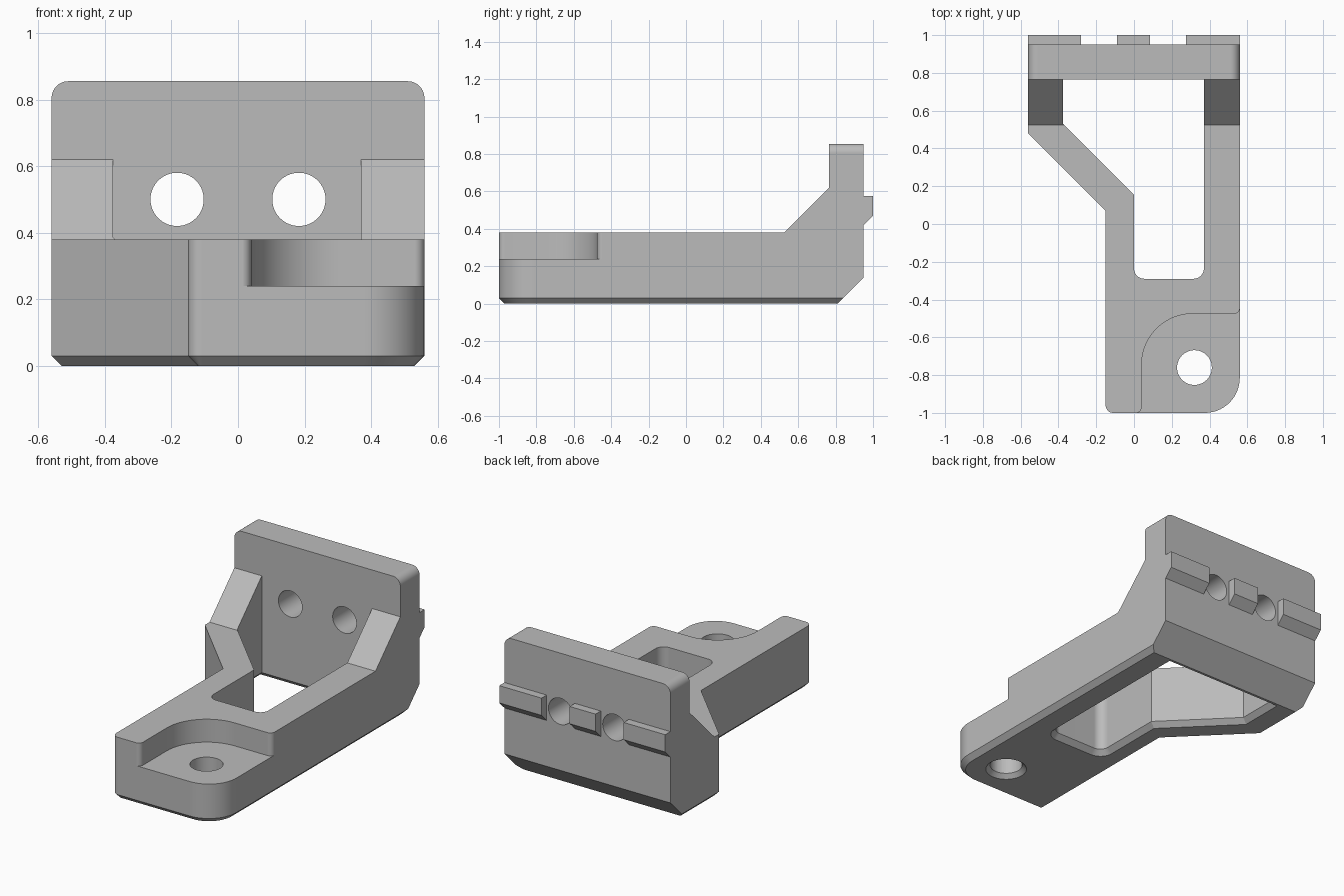
import bpy
import bmesh
import math
from mathutils import Vector

if "Cube" in bpy.data.objects:
    bpy.data.objects.remove(bpy.data.objects["Cube"], do_unlink=True)

grey = bpy.data.materials.new("plain_grey")
grey.use_nodes = True
COLOUR = (0.5, 0.5, 0.5, 1)
grey.diffuse_color = COLOUR
grey.node_tree.nodes["Principled BSDF"].inputs["Base Color"].default_value = COLOUR

STEPS = 14


def outline(corners, inset=0.0):
    """Counter-clockwise (x, y, radius) corners -> inset, filleted 2D loop."""
    n, loop = len(corners), []
    pts = [Vector(c[:2]) for c in corners]
    for i, p in enumerate(pts):
        a = (p - pts[i - 1]).normalized()
        b = (pts[(i + 1) % n] - p).normalized()
        na, nb = Vector((-a.y, a.x)), Vector((-b.y, b.x))
        q = p + (na + nb) * inset / (1 + na.dot(nb))
        r = corners[i][2] if len(corners[i]) > 2 else 0
        if not r:
            loop.append(q)
            continue
        side = 1 if a.x * b.y - a.y * b.x > 0 else -1
        r -= side * inset
        turn = side * a.angle(b)
        centre = q - a * r * math.tan(abs(turn) / 2) + na * side * r
        for k in range(STEPS + 1):
            t = turn * k / STEPS
            c, s = math.cos(t), math.sin(t)
            arm = -na * side * r
            loop.append(centre + Vector((arm.x * c - arm.y * s, arm.x * s + arm.y * c)))
    return loop


def prism(name, corners, levels, axis="z"):
    """Stack outlines at (height, inset) levels along an axis."""
    place = {"z": lambda u, v, w: (u, v, w),
             "x": lambda u, v, w: (w, u, v),
             "y": lambda u, v, w: (u, w, v)}[axis]
    bm = bmesh.new()
    rings = [[bm.verts.new(place(p.x, p.y, w)) for p in outline(corners, d)]
             for w, d in levels]
    n = len(rings[0])
    bm.faces.new(rings[0][::-1])
    bm.faces.new(rings[-1])
    for low, high in zip(rings, rings[1:]):
        for i in range(n):
            j = (i + 1) % n
            bm.faces.new((low[i], low[j], high[j], high[i]))
    bmesh.ops.recalc_face_normals(bm, faces=bm.faces)
    mesh = bpy.data.meshes.new(name)
    bm.to_mesh(mesh)
    bm.free()
    obj = bpy.data.objects.new(name, mesh)
    bpy.context.collection.objects.link(obj)
    mesh.materials.append(grey)
    return obj


def cone(r1, r2, depth, location, rotation=(0, 0, 0)):
    bpy.ops.mesh.primitive_cone_add(vertices=56, radius1=r1, radius2=r2, depth=depth,
                                    location=location, rotation=rotation)
    obj = bpy.context.object
    obj.data.materials.append(grey)
    return obj


def combine(body, tool, operation):
    mod = body.modifiers.new("cut", "BOOLEAN")
    mod.operation, mod.solver, mod.object = operation, "EXACT", tool
    bpy.context.view_layer.objects.active = body
    bpy.ops.object.modifier_apply(modifier=mod.name)
    bpy.data.objects.remove(tool, do_unlink=True)


# Main body: plan shape with a chamfered underside
body = prism("bracket_body",
             [(-0.56, 1), (-0.56, 0.48), (-0.15, 0.07), (-0.15, -1, 0.04),
              (0.56, -1, 0.185), (0.56, 1)],
             [(0, 0.03), (0.03, 0), (0.95, 0)])

# Side silhouette: arm height, sloped gussets, upright plate, sloped heel
combine(body, prism("side_profile",
                    [(-1.1, -0.1), (0.71, -0.1), (0.95, 0.14), (0.95, 0.855),
                     (0.765, 0.855), (0.765, 0.62), (0.525, 0.38), (-1.1, 0.38)],
                    [(-0.7, 0), (0.7, 0)], "x"), "INTERSECT")

# Rounded top corners of the upright plate
combine(body, prism("plate_profile",
                    [(-0.56, -0.1), (0.56, -0.1), (0.56, 0.855, 0.05),
                     (-0.56, 0.855, 0.05)],
                    [(-1.2, 0), (1.2, 0)], "y"), "INTERSECT")

# Central window with chamfered lower rim
window = [(0, -0.29, 0.055), (0.37, -0.29, 0.055), (0.37, 0.765),
          (-0.375, 0.765), (-0.375, 0.53), (0, 0.155)]
combine(body, prism("window_cut", window,
                    [(-0.01, -0.04), (0.03, 0), (1, 0)]), "DIFFERENCE")

# Recessed seat for the fastener, its wall ends rounded over
seat = [(-0.2, -1.0005), (-0.2, -1.2), (0.8, -1.2), (0.8, -0.3), (0.5605, -0.3),
        (0.5605, -0.475, 0.03), (0.04, -0.475, 0.27), (0.04, -1.0005, 0.03)]
combine(body, prism("seat_cut", seat, [(0.24, 0), (0.6, 0)]), "DIFFERENCE")

# Fastener hole, chamfered below
combine(body, cone(0.092, 0.092, 1, (0.32, -0.76, 0.2)), "DIFFERENCE")
combine(body, cone(0.127, 0.087, 0.04, (0.32, -0.76, 0.01)), "DIFFERENCE")

# Two holes through the upright plate
for x in (-0.183, 0.183):
    combine(body, cone(0.08, 0.08, 0.6, (x, 0.86, 0.5), (math.pi / 2, 0, 0)), "DIFFERENCE")

# Locating tabs along the back
tab = [(0.95, 0.42), (1, 0.47), (1, 0.575), (0.95, 0.575)]
tabs = {"right_tab": (-0.56, -0.28), "middle_tab": (-0.09, 0.085), "left_tab": (0.275, 0.56)}
parts = [body]
for name, (x0, x1) in tabs.items():
    parts.append(prism(name, tab, [(x0, 0), (x1, 0)], "x"))

# Smooth round surfaces, crisp edges and flat faces
bpy.ops.object.select_all(action="DESELECT")
for obj in parts:
    obj.select_set(True)
bpy.context.view_layer.objects.active = body
bpy.ops.object.shade_smooth_by_angle(angle=math.radians(30))
weighted = body.modifiers.new("flat_faces", "WEIGHTED_NORMAL")
weighted.keep_sharp = True
